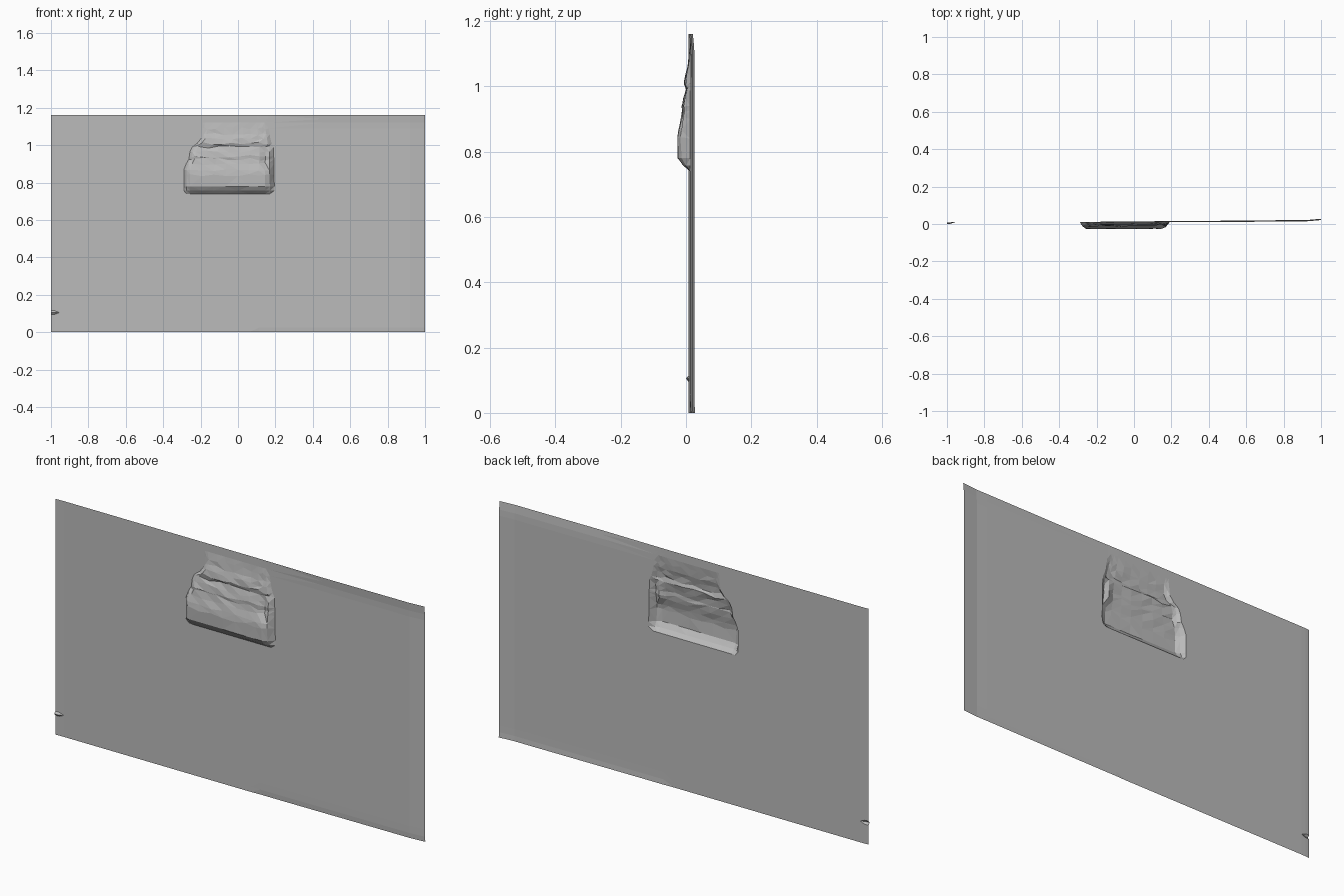
import bpy, bmesh, random
from mathutils import Vector

random.seed(4)
cube = bpy.data.objects.get("Cube")
if cube:
    bpy.data.objects.remove(cube)

W, H = 1.0, 1.16


def lerp_table(table, v):
    """Piecewise linear lookup in a sorted list of (key, value)."""
    if v <= table[0][0]:
        return table[0][1]
    for (a, fa), (b, fb) in zip(table, table[1:]):
        if v <= b:
            return fa + (fb - fa) * (v - a) / (b - a)
    return table[-1][1]


# Gentle bow of the sheet across its width, and its rolled right-hand rim
bow = [(-1, 0.008), (-0.97, 0.010), (0.2, 0.013), (0.86, 0.019), (0.92, 0.019), (1, 0.026)]
# Stepped relief of the raised block: depth by height
steps = [(0.74, 0), (0.757, 0.020), (0.78, 0.037), (0.84, 0.039), (0.868, 0.036),
         (0.90, 0.028), (0.925, 0.023), (0.94, 0.025), (0.965, 0.020), (0.99, 0.011),
         (1.01, 0.017), (1.035, 0.013), (1.06, 0.007), (1.09, 0.004), (1.12, 0)]
# The block narrows upward on its left side
left_edge = [(0.74, -0.29), (0.89, -0.29), (0.91, -0.265), (0.98, -0.255), (1.0, -0.235),
             (1.02, -0.20), (1.09, -0.19), (1.12, -0.2)]
right_edge = [(0.74, 0.195), (0.99, 0.19), (1.02, 0.175), (1.12, 0.16)]
# Fraction of full depth across the block, left wall to right wall
across = [(0, 0), (0.03, 0.65), (0.07, 0.98), (0.5, 1), (0.90, 0.98), (0.95, 0.75), (1, 0)]

block_t = [0, 0.03, 0.07, 0.2, 0.33, 0.46, 0.6, 0.72, 0.83, 0.90, 0.95, 1]
outer_left = [-1, -0.98, -0.955, -0.85, -0.6]
outer_right = [0.45, 0.7, 0.86, 0.92, 0.96, 1]
rows = [0, 0.025, 0.06, 0.095, 0.105, 0.115, 0.3, 0.55] + [z for z, d in steps] + [1.14, H]


def sheet_y(x, z):
    y = lerp_table(bow, x)
    # Top and bottom rims flare on the right half
    if x > 0.1:
        y -= 0.005 * min(1, (x - 0.1) * 3) * max(0, (z - 1.11) / 0.05)
        y += 0.002 * max(0, 1 - z / 0.03)
    # Small nick at the lower left edge
    if x < -0.96 and abs(z - 0.105) < 0.005:
        y -= 0.008
    return y


# Relief sheet
bm = bmesh.new()
grid = []
for z in rows:
    a, b = lerp_table(left_edge, z), lerp_table(right_edge, z)
    line = [(x, None) for x in outer_left] + [(a + (b - a) * t, t) for t in block_t]
    line += [(x, None) for x in outer_right]
    verts = []
    for x, t in line:
        y, zz = sheet_y(x, z), z
        if t is not None:
            depth = lerp_table(steps, z) * lerp_table(across, t)
            if 0 < t < 1 and depth > 0:
                # Uneven hand-worn surface
                depth += random.uniform(-0.0025, 0.0015)
                zz += random.uniform(-0.007, 0.007) if 0.78 < z < 1.1 else 0
                # Fold beside the right wall
                if 0.88 <= t <= 0.92 and 0.89 < z < 0.97:
                    depth *= 0.45
            y -= max(depth, 0)
        verts.append(bm.verts.new(Vector((x, max(y, -0.026), zz))))
    grid.append(verts)
for lo, hi in zip(grid, grid[1:]):
    for i in range(len(lo) - 1):
        bm.faces.new((lo[i], lo[i + 1], hi[i + 1], hi[i]))
bmesh.ops.triangulate(bm, faces=bm.faces[:])

mesh = bpy.data.meshes.new("relief_panel")
bm.to_mesh(mesh)
bm.free()
panel = bpy.data.objects.new("relief_panel", mesh)
bpy.context.collection.objects.link(panel)

# Plain grey
grey = bpy.data.materials.new("plain_grey")
grey.use_nodes = True
color = (0.5, 0.5, 0.5, 1)
grey.diffuse_color = color
grey.node_tree.nodes["Principled BSDF"].inputs["Base Color"].default_value = color
mesh.materials.append(grey)
